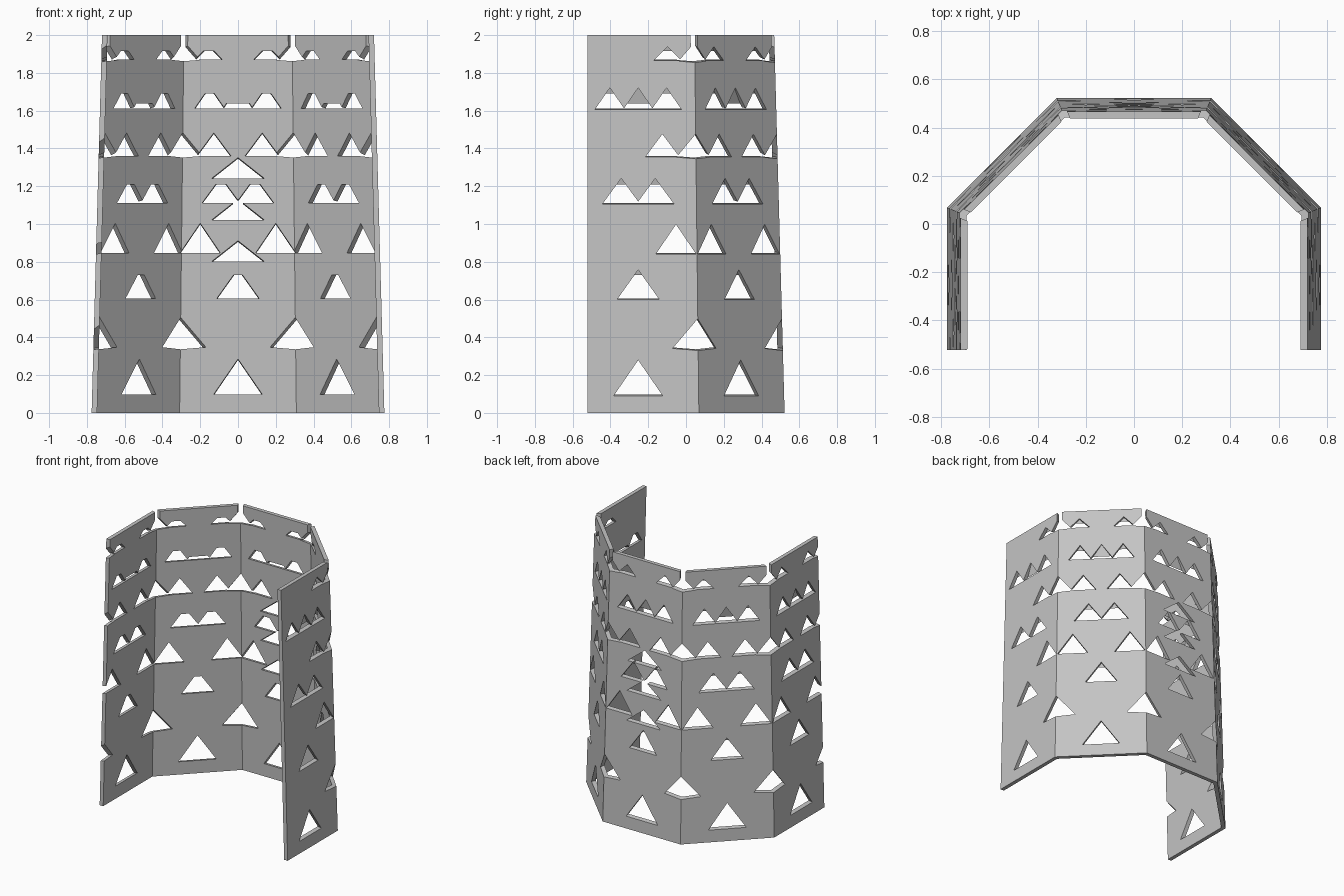
import bpy, bmesh
from math import radians, sin, cos, tan
from mathutils import Vector

if "Cube" in bpy.data.objects:
    bpy.data.objects.remove(bpy.data.objects["Cube"], do_unlink=True)

HEIGHT, WALL, FRONT = 2.0, 0.029, -0.522
CENTRE = Vector((0, -0.253, 0))
HALF = radians(22.5)
TILT = radians(12)
UP = Vector((0, 0, 1))


def apothem(z):
    """Outer distance from the axis to a panel at height z."""
    return 0.775 - 0.0275 * z


def new_object(name, bm):
    bmesh.ops.recalc_face_normals(bm, faces=bm.faces)
    mesh = bpy.data.meshes.new(name)
    bm.to_mesh(mesh)
    bm.free()
    obj = bpy.data.objects.new(name, mesh)
    bpy.context.collection.objects.link(obj)
    return obj


def prism(bm, near, far):
    """Solid between two matching outlines."""
    a = [bm.verts.new(p) for p in near]
    b = [bm.verts.new(p) for p in far]
    bm.faces.new(a)
    bm.faces.new(b)
    for i in range(len(a)):
        j = (i + 1) % len(a)
        bm.faces.new((a[i], a[j], b[j], b[i]))


def outline(z):
    """Five sides of an octagon with wall thickness, open at the front."""
    def path(r):
        k = r * tan(HALF)
        right = [(r, FRONT), (r, CENTRE.y + k), (k, CENTRE.y + r)]
        return right + [(-x, y) for x, y in reversed(right)]
    outer = path(apothem(z))
    inner = path(apothem(z) - WALL)
    return outer, inner


# Tapered shell, built as a strip of wall segments
bm = bmesh.new()
rings = []
for z in (0, HEIGHT):
    for pts in outline(z):
        rings.append([bm.verts.new((x, y, z)) for x, y in pts])
out_low, in_low, out_top, in_top = rings
for i in range(len(out_low) - 1):
    for p, q in ((out_low, out_top), (in_low, in_top), (out_low, in_low), (out_top, in_top)):
        bm.faces.new((p[i], p[i + 1], q[i + 1], q[i]))
for i in (0, -1):
    bm.faces.new((out_low[i], in_low[i], in_top[i], out_top[i]))
shell = new_object("panelled_shell", bm)

# Triangular openings, sloping down towards the outside
cutters = bmesh.new()


def triangle(angle, offset, z, width, height, stop=None, corner=False):
    n = Vector((cos(angle), sin(angle), 0))
    t = Vector((-sin(angle), cos(angle), 0))
    r = apothem(z) / (cos(HALF) if corner else 1)
    axis = n * cos(TILT) - UP * sin(TILT)
    rise = n * sin(TILT) + UP * cos(TILT)
    base = CENTRE + n * r + t * offset + UP * z
    pts = [base - t * width, base + t * width, base + rise * height / cos(TILT)]
    depth = -0.2
    if stop:  # blind upper part: the cut ends inside the wall above this height
        depth = (apothem(stop) - WALL - r) * cos(TILT) - (stop - z) * sin(TILT)
    prism(cutters, [p + axis * depth for p in pts], [p + axis * 0.12 for p in pts])


def slit(angle):
    n = Vector((cos(angle), sin(angle), 0))
    t = Vector((-sin(angle), cos(angle), 0)) * 0.019
    base = CENTRE + n * (apothem(HEIGHT) / cos(HALF))
    pts = [base - t + UP * 1.88, base + t + UP * 1.88, base + t + UP * 2.1, base - t + UP * 2.1]
    prism(cutters, [p - n * 0.15 for p in pts], [p + n * 0.1 for p in pts])


for k in range(5):
    panel = radians(45 * k)
    corner = panel + HALF
    # Openings on the middle of each panel
    triangle(panel, 0, 0.09, 0.13, 0.18)
    triangle(panel, 0, 0.6, 0.112, 0.15, 0.73)
    triangle(panel, 0, 1.605, 0.08, 0.11, 1.637)
    for side in (-1, 1):
        triangle(panel, side * 0.09, 1.105, 0.1, 0.13, 1.21)
        triangle(panel, side * 0.15, 1.605, 0.08, 0.11, 1.69)
        # Openings beside the corners, left out at one free end
        if k or side > 0:
            triangle(panel, side * 0.2, 0.84, 0.107, 0.15)
            triangle(panel, side * 0.128, 1.355, 0.09, 0.115)
            triangle(panel, side * 0.155, 1.865, 0.072, 0.07, 1.915)
    # Openings and top slits on the corners
    triangle(corner, 0, 0.33, 0.125, 0.16, corner=True)
    triangle(corner, 0, 1.345, 0.095, 0.125, corner=True)
    triangle(corner, 0, 1.855, 0.08, 0.1, corner=True)
    slit(corner)

# Extra column of wide openings on the back panel
for z in (0.795, 1.015, 1.235):
    triangle(radians(90), 0, z, 0.14, 0.105)

cutter = new_object("opening_cutter", cutters)
cutter.hide_render = True

cut = shell.modifiers.new("openings", 'BOOLEAN')
cut.operation = 'DIFFERENCE'
cut.solver = 'EXACT'
cut.use_self = True
cut.object = cutter
bpy.context.view_layer.objects.active = shell
shell.select_set(True)
bpy.ops.object.modifier_apply(modifier=cut.name)
bpy.data.objects.remove(cutter, do_unlink=True)

# Plain grey finish
grey = bpy.data.materials.new("plain_grey")
grey.use_nodes = True
colour = (0.55, 0.55, 0.55, 1)
grey.diffuse_color = colour
grey.node_tree.nodes["Principled BSDF"].inputs["Base Color"].default_value = colour
shell.data.materials.clear()
shell.data.materials.append(grey)
for face in shell.data.polygons:
    face.material_index = 0
    face.use_smooth = False
